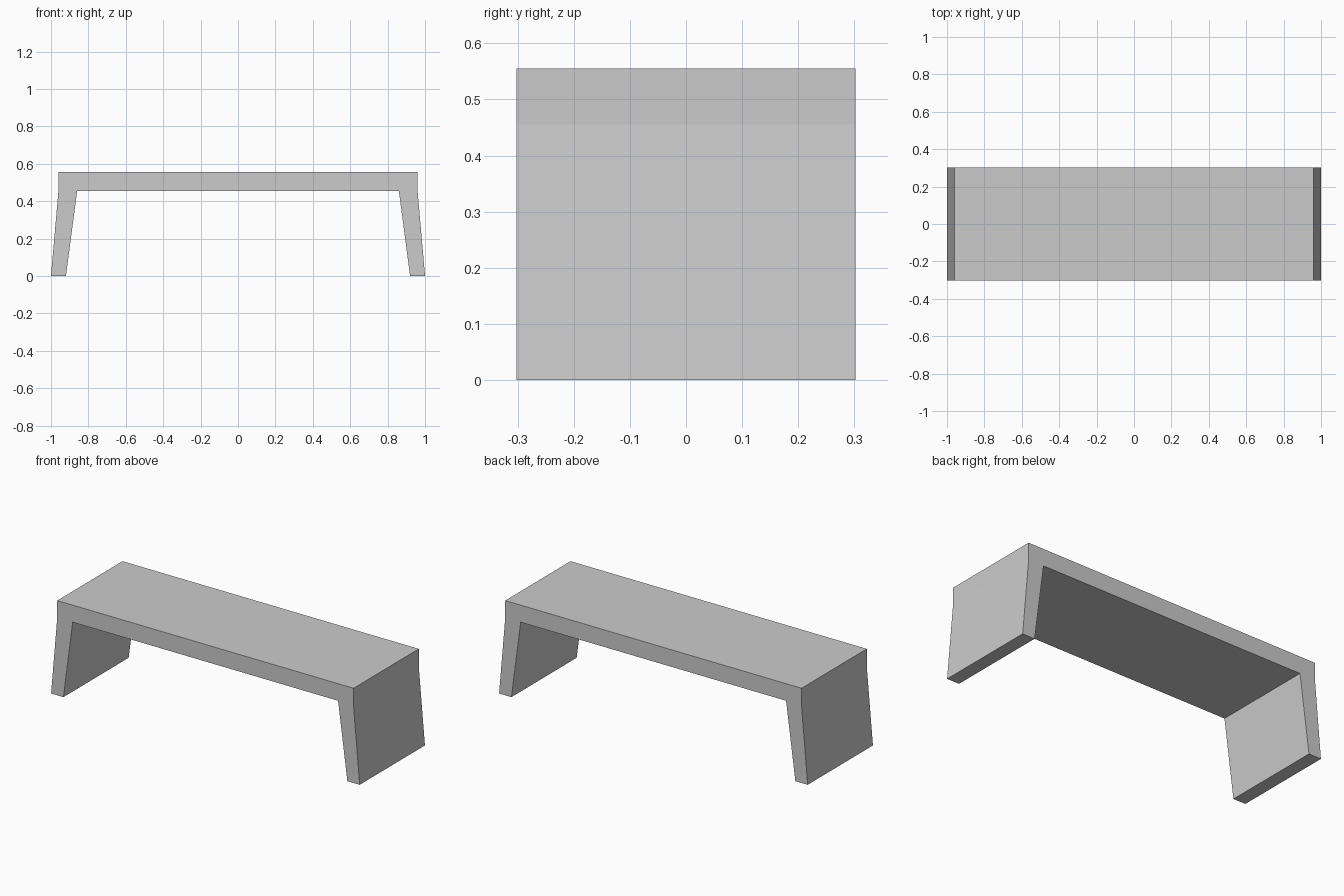
import bpy, bmesh

if "Cube" in bpy.data.objects:
    bpy.data.objects.remove(bpy.data.objects["Cube"])

HALF_DEPTH = 0.302

# Right half of the front outline, from inner seat corner round to the top edge (x, z)
half = [(0.86, 0.455), (0.92, 0.0), (1.0, 0.0), (0.96, 0.455), (0.96, 0.555)]
outline = half + [(-x, z) for x, z in reversed(half)]

# Bench: seat and splayed slab legs as one extruded profile
bm = bmesh.new()
face = bm.faces.new([bm.verts.new((x, -HALF_DEPTH, z)) for x, z in outline])
extruded = bmesh.ops.extrude_face_region(bm, geom=[face])
verts = [g for g in extruded["geom"] if isinstance(g, bmesh.types.BMVert)]
bmesh.ops.translate(bm, verts=verts, vec=(0, 2 * HALF_DEPTH, 0))

# Clean caps for the concave profile
if face.is_valid is False or not any(
        all(v.co.y < 0 for v in f.verts) for f in bm.faces):
    bm.faces.new([v for v in bm.verts if v.co.y < 0])
bmesh.ops.triangulate(bm, faces=[f for f in bm.faces if len(f.verts) > 4])
bmesh.ops.recalc_face_normals(bm, faces=bm.faces)

mesh = bpy.data.meshes.new("bench")
bm.to_mesh(mesh)
bm.free()
bpy.context.collection.objects.link(bpy.data.objects.new("bench", mesh))
